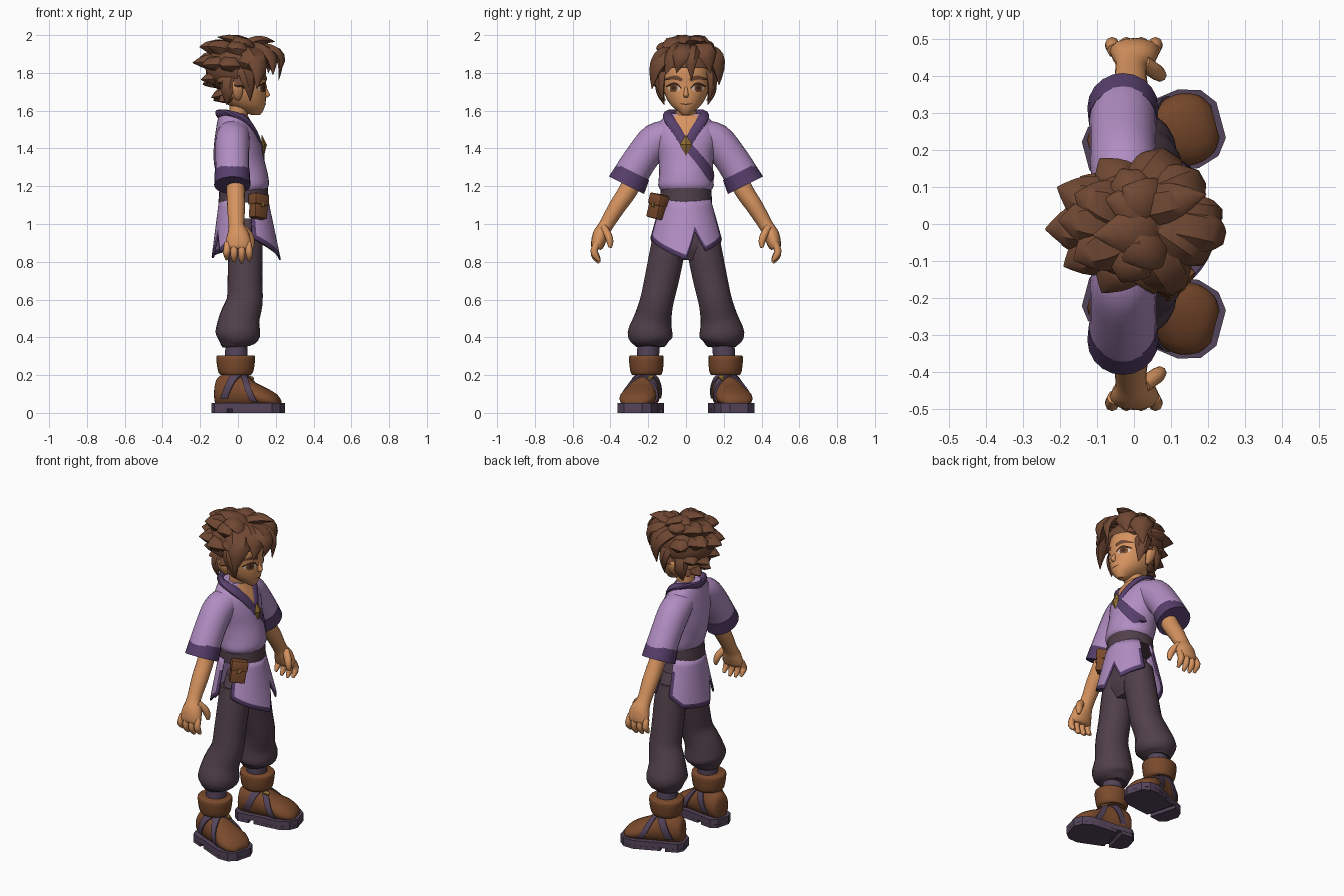
import bpy, bmesh, math, random
from mathutils import Vector, Matrix
from mathutils.bvhtree import BVHTree

if "Cube" in bpy.data.objects:
    bpy.data.objects.remove(bpy.data.objects["Cube"])

random.seed(4)


def mat(name, hexcol):
    def lin(c):
        return c / 12.92 if c < 0.04045 else ((c + 0.055) / 1.055) ** 2.4
    m = bpy.data.materials.new(name)
    m.diffuse_color = [lin(int(hexcol[i:i + 2], 16) / 255) for i in (0, 2, 4)] + [1]
    m.use_nodes = True
    m.node_tree.nodes["Principled BSDF"].inputs["Base Color"].default_value = m.diffuse_color
    return m


SKIN, HAIR = mat("skin", "d6935f"), mat("hair_brown", "704833")
LILAC, PURPLE = mat("lilac_cloth", "b18dc2"), mat("purple_trim", "573f6b")
PANTS, LEATHER = mat("dark_plum_cloth", "503f49"), mat("brown_leather", "7a4a2c")
SOLE, GOLD = mat("dusky_sole", "54445a"), mat("old_gold", "8f6d32")
WHITE, DARK = mat("eye_white", "d8c6ba"), mat("dark_brown", "43291f")


def finish(name, bm, mats, mirror=False, angle=40, xf=None, recalc=True):
    if xf:
        bmesh.ops.transform(bm, matrix=xf, verts=bm.verts)
    if recalc:
        bmesh.ops.recalc_face_normals(bm, faces=bm.faces)
    me = bpy.data.meshes.new(name)
    bm.to_mesh(me)
    bm.free()
    for m in mats if isinstance(mats, list) else [mats]:
        me.materials.append(m)
    me.shade_smooth()
    me.set_sharp_from_angle(angle=math.radians(angle))
    ob = bpy.data.objects.new(name, me)
    bpy.context.collection.objects.link(ob)
    if mirror:
        md = ob.modifiers.new("mirror", 'MIRROR')
        md.use_axis = (False, True, False)
        md.use_mirror_merge = False
    return ob


def smooth_path(pts, sub):
    """Catmull-Rom resampling of points with any number of channels."""
    out = []
    for i in range(len(pts) - 1):
        a, b, c, d = pts[max(i - 1, 0)], pts[i], pts[i + 1], pts[min(i + 2, len(pts) - 1)]
        for k in range(sub):
            t = k / sub
            out.append([0.5 * (2 * q + (r - p) * t + (2 * p - 5 * q + 4 * r - s) * t * t
                               + (3 * q - p - 3 * r + s) * t ** 3) for p, q, r, s in zip(a, b, c, d)])
    return out + [list(pts[-1])]


def add_tube(bm, pts, n=16, sub=3, ref=(1, 0, 0), axis=None):
    """Loft of ellipses along a path of (x, y, z, half width along ref, other half width)."""
    P = smooth_path(pts, sub)
    C = [Vector(p[:3]) for p in P]
    rings = []
    for i, p in enumerate(P):
        t = Vector(axis) if axis else (C[min(i + 1, len(C) - 1)] - C[max(i - 1, 0)]).normalized()
        u = Vector(ref)
        u = (u - t * u.dot(t)).normalized()
        v = t.cross(u)
        rings.append([bm.verts.new(C[i] + u * p[3] * math.cos(2 * math.pi * k / n)
                                   + v * p[4] * math.sin(2 * math.pi * k / n)) for k in range(n)])
    for r, s in zip(rings, rings[1:]):
        for k in range(n):
            bm.faces.new((r[k], r[(k + 1) % n], s[(k + 1) % n], s[k]))
    bm.faces.new(rings[0])
    bm.faces.new(rings[-1])


UP = (0, 0, 1)


def tube(name, pts, mats, mirror=False, angle=40, xf=None, **kw):
    bm = bmesh.new()
    add_tube(bm, pts, **kw)
    return finish(name, bm, mats, mirror, angle, xf)


def box(name, size, xf, m, mirror=False, bevel=0.008):
    bm = bmesh.new()
    bmesh.ops.create_cube(bm, size=1, matrix=Matrix.Diagonal((*size, 1)))
    bmesh.ops.bevel(bm, geom=bm.edges[:], offset=bevel, segments=2, affect='EDGES', profile=0.5)
    return finish(name, bm, m, mirror, 40, xf)


def ribbon(name, target, pts, m, mirror=False, lift=0.004, sub=6):
    """Thin plate of (y, z, half width) points laid on the front of a target."""
    bvh = BVHTree.FromPolygons([v.co for v in target.data.vertices],
                               [p.vertices[:] for p in target.data.polygons])
    P, bm, rows = smooth_path(pts, sub), bmesh.new(), []
    for i, (y, z, w) in enumerate(P):
        q, r = P[max(i - 1, 0)], P[min(i + 1, len(P) - 1)]
        d = Vector((r[0] - q[0], r[1] - q[1])).normalized()
        row = []
        for k in range(-2, 3):
            a, b = y - d.y * w * k / 2, z + d.x * w * k / 2
            loc, nor, _, _ = bvh.ray_cast(Vector((1, a, b)), Vector((-1, 0, 0)))
            if loc is None:
                loc, nor, _, _ = bvh.find_nearest(Vector((0.1, a, b)))
            row.append(bm.verts.new(loc + nor * lift))
        rows.append(row)
    for r, s in zip(rows, rows[1:]):
        for k in range(4):
            f = bm.faces.new((r[k], r[k + 1], s[k + 1], s[k]))
            f.normal_update()
            if f.normal.x < 0:
                f.normal_flip()
    return finish(name, bm, m, mirror, recalc=False)


# Head, neck, ears, nose
head = tube("head", [(.095, 0, 1.577, .022, .02), (.075, 0, 1.597, .057, .043), (.047, 0, 1.63, .097, .08),
                     (.025, 0, 1.68, .124, .11), (.02, 0, 1.74, .127, .124), (.015, 0, 1.8, .134, .128),
                     (.01, 0, 1.87, .12, .115), (.01, 0, 1.92, .06, .06)], SKIN, n=28, axis=UP)
tube("neck", [(-.01, 0, 1.48, .055, .06), (0, 0, 1.57, .05, .055), (.015, 0, 1.66, .055, .06)], SKIN)
tube("nose", [(.138, 0, 1.735, .006, .006), (.15, 0, 1.70, .012, .011), (.152, 0, 1.682, .018, .014),
              (.143, 0, 1.67, .012, .01)], SKIN, n=10, axis=UP, angle=80)
tube("ear", [(.0, .115, 1.655, .008, .008), (-.002, .128, 1.675, .022, .014), (-.008, .143, 1.715, .034, .016),
             (-.014, .15, 1.745, .02, .01), (-.016, .15, 1.755, .004, .004)], SKIN, mirror=True, n=12, axis=UP)

# Face details
ribbon("eye_white", head, [(.03, 1.714, .003), (.045, 1.718, .018), (.068, 1.719, .02), (.092, 1.717, .004)],
       WHITE, True, .003)
ribbon("iris", head, [(.042, 1.72, .004), (.048, 1.72, .018), (.062, 1.72, .021), (.076, 1.72, .018),
                      (.082, 1.72, .004)], LEATHER, True, .0055)
ribbon("pupil", head, [(.05, 1.721, .003), (.062, 1.721, .015), (.074, 1.721, .003)], DARK, True, .0075)
ribbon("upper_lid", head, [(.024, 1.718, .002), (.04, 1.737, .005), (.065, 1.743, .006), (.098, 1.728, .003)],
       DARK, True, .0085)
ribbon("eyebrow", head, [(.02, 1.762, .008), (.055, 1.775, .011), (.105, 1.766, .003)], HAIR, True, .006)
ribbon("mouth", head, [(-.032, 1.638, .001), (0, 1.634, .003), (.032, 1.638, .001)], DARK, lift=.003)

# Hair: cap, rows of spikes swept to the back, parted fringe
bm = bmesh.new()
bmesh.ops.create_uvsphere(bm, u_segments=24, v_segments=16, radius=1,
                          matrix=Matrix.Translation((.0, 0, 1.825)) @ Matrix.Diagonal((.172, .158, .145, 1)))
bmesh.ops.delete(bm, geom=[v for v in bm.verts if v.co.x > .03 and v.co.z < 1.81], context='VERTS')
finish("hair_cap", bm, HAIR)


def lock(bm, a, b, c, w, thick=.6):
    a, b, c = Vector(a), Vector(b), Vector(c)
    side = (c - a).cross(b - Vector((0, 0, 1.6)))
    side = side.normalized() if side.length > 1e-4 else Vector((0, 1, 0))
    pts = []
    for t, k in ((0, .7), (.25, 1), (.5, .95), (.75, .58), (1, .03)):
        p = a * (1 - t) ** 2 + b * 2 * t * (1 - t) + c * t * t
        pts.append((*p, w * k, w * k * thick))
    add_tube(bm, pts, n=6, sub=2, ref=side)


bm = bmesh.new()
for lo, hi, count, z, rx, ry, w in ((130, 230, 4, 1.655, .15, .12, .05), (95, 265, 6, 1.745, .205, .175, .062),
                                    (72, 288, 7, 1.855, .245, .195, .07), (100, 260, 5, 1.945, .205, .155, .07)):
    for i in range(count):
        f = math.radians(lo + (hi - lo) * i / (count - 1) + random.uniform(-6, 6))
        d = Vector((math.cos(f) * rx, math.sin(f) * ry, 0)) * random.uniform(.92, 1.04)
        zt = z + random.uniform(-.02, .025)
        base = d * .25 + Vector((.03, 0, 1.83 + (z - 1.83) * .55))
        lock(bm, base, d * .75 + Vector((.01, 0, zt + .012)), d + Vector((0, 0, zt)), w, .7)
for x, y, z in ((-.11, -.03, 1.99), (-.03, .1, 1.985), (-.08, .07, 1.97), (-.03, -.1, 1.965)):  # crown tufts
    lock(bm, (.07, y * .2, 1.9), (.02, y * .7, 1.985), (x, y, z), .075, .5)
finish("hair_spikes", bm, HAIR, angle=45)

bm = bmesh.new()
for a, b, c, w in (((.02, .03, 1.91), (.2, -.06, 1.96), (.185, -.11, 1.79), .07),
                   ((.0, .0, 1.91), (.14, -.17, 1.93), (.1, -.18, 1.715), .075),
                   ((.05, .04, 1.92), (.27, .02, 1.96), (.215, .03, 1.76), .045),
                   ((.03, .01, 1.92), (.28, -.02, 1.95), (.215, -.05, 1.80), .06),
                   ((.02, .06, 1.91), (.2, .11, 1.97), (.16, .13, 1.80), .07),
                   ((.0, .06, 1.91), (.12, .19, 1.93), (.08, .175, 1.735), .075),
                   ((.0, .04, 1.92), (.1, .06, 1.99), (.195, .08, 1.965), .055)):
    lock(bm, a, b, c, w)
for s in (-1, 1):  # sideburns
    lock(bm, (.02, s * .11, 1.84), (.065, s * .16, 1.78), (.065, s * .118, 1.65), .045)
    lock(bm, (-.04, s * .1, 1.8), (-.06, s * .16, 1.73), (-.06, s * .115, 1.63), .045)
finish("hair_fringe", bm, HAIR, angle=45)

# Tunic body
tunic = tube("tunic", [(.03, 0, 1.175, .115, .132), (.033, 0, 1.205, .13, .147), (.022, 0, 1.26, .137, .143),
                       (.005, 0, 1.34, .134, .146), (-.003, 0, 1.42, .124, .162), (-.012, 0, 1.49, .106, .172),
                       (-.022, 0, 1.54, .088, .14), (-.03, 0, 1.585, .07, .095)], LILAC, n=32, axis=UP)
ribbon("open_neckline", tunic, [(0, 1.43, .003), (0, 1.5, .035), (0, 1.575, .062)], SKIN)
ribbon("chest_sash", tunic, [(-.01, 1.43, .022), (.06, 1.35, .024), (.142, 1.235, .024)], PURPLE, lift=.007)
tube("collar", [(.122, -.004, 1.405, .012, .024), (.09, .042, 1.485, .014, .027), (.035, .09, 1.555, .016, .028),
                (-.04, .09, 1.583, .018, .027), (-.09, .045, 1.582, .016, .026), (-.102, -.004, 1.58, .016, .026)],
     PURPLE, True, n=10, ref=(1, .2, .5))
tube("brooch", [(.137, 0, 1.365, .002, .002), (.139, 0, 1.42, .014, .033), (.126, 0, 1.47, .002, .002)],
     GOLD, n=4, sub=1, axis=UP, angle=20)

# Sleeves and cuffs
tube("sleeve", [(-.02, .08, 1.485, .085, .07), (-.028, .155, 1.445, .09, .092), (-.03, .225, 1.365, .089, .09),
                (-.03, .29, 1.265, .09, .092), (-.03, .305, 1.23, .09, .094)], LILAC, True, n=20)
tube("sleeve_cuff", [(-.03, .28, 1.275, .093, .095), (-.03, .315, 1.205, .096, .104)], PURPLE, True, n=20, sub=1)

# Arms and hands
tube("arm", [(-.015, .265, 1.27, .048, .052), (-.012, .305, 1.18, .048, .05), (-.01, .365, 1.09, .048, .045),
             (-.008, .425, .99, .042, .038), (0, .453, .94, .06, .042), (.002, .47, .885, .068, .034),
             (.002, .474, .868, .056, .024)], SKIN, True, angle=60)
bm = bmesh.new()
for i, x in enumerate((-.055, -.019, .018, .054)):
    dz = (.018, .004, 0, .01)[i]
    add_tube(bm, [(x, .47, .9, .018, .018), (x * 1.08, .487, .858, .019, .019), (x * 1.1, .477, .82 + dz, .017, .017),
                  (x * 1.08, .458, .795 + dz, .008, .008)], n=8, sub=2)
add_tube(bm, [(.025, .435, .98, .022, .02), (.058, .412, .94, .023, .02), (.07, .402, .905, .019, .018),
              (.074, .402, .875, .009, .009)], n=8, sub=2)
finish("fingers", bm, SKIN, True, angle=60)

# Belt and pouch
tube("belt", [(.03, 0, 1.115, .133, .138), (.03, 0, 1.19, .128, .134)], PANTS, n=32, sub=1, axis=UP)
hang = Matrix.Translation((.108, -.152, 1.09)) @ Matrix.Rotation(math.radians(-48), 4, 'Z') @ \
    Matrix.Rotation(math.radians(-8), 4, 'Y') @ Matrix.Rotation(math.radians(-10), 4, 'X')
box("pouch", (.055, .088, .125), hang, LEATHER)
box("pouch_flap", (.066, .096, .06), hang @ Matrix.Translation((0, 0, .038)), LEATHER)
box("pouch_button", (.01, .018, .025), hang @ Matrix.Translation((.033, 0, .008)), GOLD, bevel=.002)


# Tunic skirt panels with a pointed, trimmed hem
def panel(name, side, drop, hem):
    bm, cols, n = bmesh.new(), [], 40
    for i in range(n + 1):
        u = -1 + 2 * i / n
        z1 = next(p[1] + (q[1] - p[1]) * (u - p[0]) / (q[0] - p[0]) for p, q in zip(hem, hem[1:]) if u <= q[0] + 1e-6)
        a = math.radians(74 * u)
        col = []
        for t in [k / 6 for k in range(6)] + [None, 1]:
            z = z1 + .026 if t is None else 1.13 + (z1 - 1.13) * t * (.95 if t < 1 else 1)
            f = (1.13 - z) / .31
            col.append(bm.verts.new((.03 + side * (.125 + drop * f) * math.cos(a), (.132 + .09 * f) * math.sin(a), z)))
        cols.append(col)
    for i in range(n):
        for k in range(7):
            f = bm.faces.new((cols[i][k], cols[i + 1][k], cols[i + 1][k + 1], cols[i][k + 1]))
            f.material_index = int(k == 6 or (k > 1 and (i < 2 or i >= n - 2)))
    ob = finish(name, bm, [LILAC, PURPLE], angle=50)
    md = ob.modifiers.new("thickness", 'SOLIDIFY')
    md.thickness, md.offset = .01, 0


panel("skirt_front", 1, .065, [(-1, .925), (0, .81), (.2, .96), (.4, .855), (1, .92)])
panel("skirt_back", -1, .04, [(-1, .925), (-.55, .85), (-.35, .95), (-.15, .82), (.6, .85), (1, .92)])

# Trousers
tube("trouser_seat", [(.04, 0, 1.03, .08, .125), (.04, 0, .95, .088, .165), (.04, 0, .88, .088, .175),
                      (.04, 0, .81, .06, .12)], PANTS, n=24, axis=UP)
tube("trouser_leg", [(.04, .085, .96, .085, .085), (.04, .1, .85, .091, .093), (.037, .13, .7, .092, .092),
                     (.035, .155, .59, .096, .09), (.008, .175, .5, .107, .1), (-.002, .19, .415, .118, .121),
                     (-.008, .19, .37, .09, .095), (-.008, .19, .35, .072, .076)], PANTS, True, n=18)

# Boots
tube("ankle_wrap", [(-.008, .198, .37, .058, .058), (-.01, .203, .27, .06, .06)], SOLE, True)
tube("boot_cuff", [(-.012, .209, .2, .08, .076), (-.012, .209, .222, .094, .086), (-.012, .21, .29, .103, .092),
                   (-.012, .21, .305, .095, .084)], LEATHER, True, n=20, axis=UP, angle=50)
foot = Matrix.Translation((-.008, .216, 0)) @ Matrix.Rotation(math.radians(15), 4, 'Z')
BOOT = [(-.112, 0, .1, .04, .055), (-.095, 0, .112, .062, .08), (-.02, 0, .12, .078, .1),
        (.05, 0, .108, .082, .088), (.1, 0, .094, .09, .068), (.16, 0, .08, .098, .053),
        (.21, 0, .066, .08, .038), (.235, 0, .056, .045, .02)]
tube("boot", BOOT, LEATHER, True, 60, foot, n=18, ref=(0, 1, 0), axis=(1, 0, 0))


def slab(bm, outline, z0, z1):
    loop = outline + [(x, -w) for x, w in reversed(outline)]
    f = bm.faces.new([bm.verts.new((x, y, z0)) for x, y in loop])
    r = bmesh.ops.extrude_face_region(bm, geom=[f])
    bmesh.ops.translate(bm, vec=(0, 0, z1 - z0), verts=[v for v in r['geom'] if isinstance(v, bmesh.types.BMVert)])


heel = [(-.127, .04), (-.1, .075), (-.03, .085)]
fore = [(0, .085), (.09, .1), (.16, .11), (.22, .092), (.252, .05)]
bm = bmesh.new()
slab(bm, heel + fore, .02, .052)
slab(bm, heel, 0, .0195)
slab(bm, fore, 0, .0195)
finish("boot_sole", bm, SOLE, True, 35, foot)


def on_boot(x, a, lift):
    """Point on the boot surface at length x and angle a from the top."""
    p, q = next((p, q) for p, q in zip(BOOT, BOOT[1:]) if x <= q[0])
    _, _, z, w, h = [m + (n - m) * (x - p[0]) / (q[0] - p[0]) for m, n in zip(p, q)]
    return x, (w + lift) * math.sin(a), z + (h + lift) * math.cos(a)


# Crossed straps and buckle
bm = bmesh.new()
for x0, x1, lift in ((-.05, .12, .007), (.12, -.05, .01)):
    rows = []
    for i in range(25):
        a = math.radians(-115 + 230 * i / 24)
        x = x0 + (x1 - x0) * i / 24
        rows.append([bm.verts.new(on_boot(x + e, a, k)) for e, k in
                     ((-.021, -.006), (-.021, lift), (0, lift), (.021, lift), (.021, -.006))])
    for r, s in zip(rows, rows[1:]):
        for k in range(4):
            bm.faces.new((r[k], r[k + 1], s[k + 1], s[k]))
finish("boot_straps", bm, SOLE, True, 45, foot)
box("strap_buckle", (.04, .024, .016), foot @ Matrix.Translation(on_boot(.062, -.5, .01)) @
    Matrix.Rotation(math.radians(25), 4, 'X') @ Matrix.Rotation(math.radians(22), 4, 'Y'), GOLD, True, .004)
